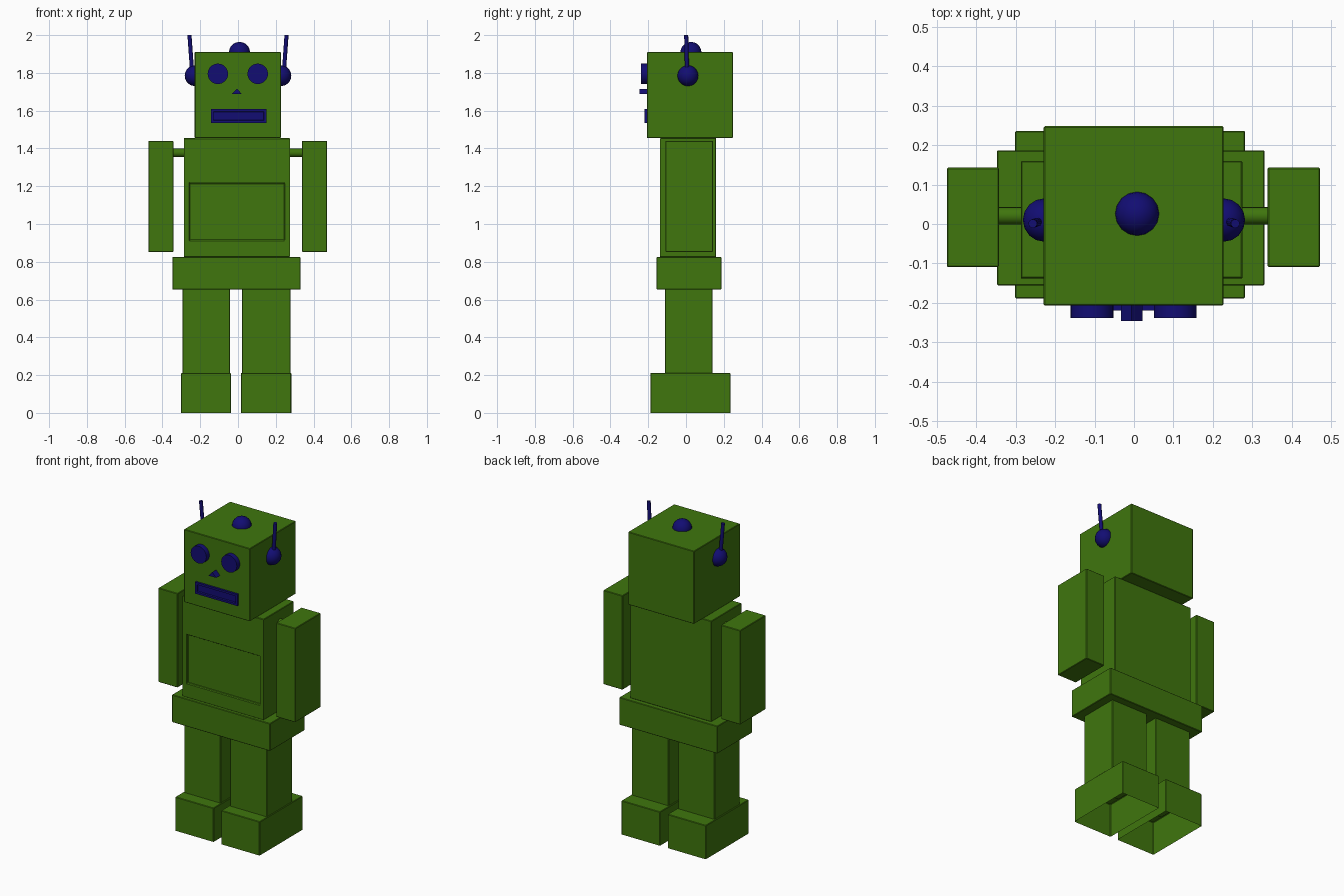
import bpy, bmesh, math
from mathutils import Vector

if "Cube" in bpy.data.objects:
    bpy.data.objects.remove(bpy.data.objects["Cube"])


def material(name, color):
    m = bpy.data.materials.new(name)
    m.diffuse_color = color
    m.use_nodes = True
    m.node_tree.nodes["Principled BSDF"].inputs["Base Color"].default_value = m.diffuse_color
    return m


GREEN = material("green_paint", (0.05, 0.18, 0.004, 1))
BLUE = material("blue_paint", (0.006, 0.004, 0.17, 1))


def finish(name, bm, mat, bevel=0.0):
    bmesh.ops.recalc_face_normals(bm, faces=bm.faces)
    me = bpy.data.meshes.new(name)
    bm.to_mesh(me)
    bm.free()
    me.materials.append(mat)
    ob = bpy.data.objects.new(name, me)
    bpy.context.collection.objects.link(ob)
    if bevel:
        mod = ob.modifiers.new("edge_bevel", 'BEVEL')
        mod.width = bevel
        mod.segments = 1
    return ob


def box(name, x, y, z, mat=GREEN, bevel=0.003, panel=None, depth=0.01, open_bottom=False):
    """Box from (min, max) ranges; panel = (x range, z range) recessed in the front."""
    bm = bmesh.new()
    bmesh.ops.create_cube(bm, size=1)
    for v in bm.verts:
        v.co = Vector([r[int(c > 0)] for r, c in zip((x, y, z), v.co)])
    bm.normal_update()
    if panel:
        front = min(bm.faces, key=lambda f: f.calc_center_median().y)
        mid = front.calc_center_median()
        bmesh.ops.inset_individual(bm, faces=[front], thickness=0.005)
        for v in front.verts:
            v.co.x = panel[0][int(v.co.x > mid.x)]
            v.co.z = panel[1][int(v.co.z > mid.z)]
        bmesh.ops.inset_individual(bm, faces=[front], thickness=0.003)
        for v in front.verts:
            v.co.y += depth
    if open_bottom:
        low = min(bm.faces, key=lambda f: f.calc_center_median().z)
        bmesh.ops.delete(bm, geom=[low], context='FACES_ONLY')
    return finish(name, bm, mat, bevel)


def smooth(ob, angle=35):
    bpy.ops.object.select_all(action='DESELECT')
    ob.select_set(True)
    bpy.context.view_layer.objects.active = ob
    bpy.ops.object.shade_smooth_by_angle(angle=math.radians(angle))


def rod(name, a, b, r, mat, sides=16):
    """Cylinder running from point a to point b."""
    a, b = Vector(a), Vector(b)
    bm = bmesh.new()
    bmesh.ops.create_cone(bm, cap_ends=True, segments=sides, radius1=r, radius2=r,
                          depth=(b - a).length)
    rot = (b - a).to_track_quat('Z', 'Y')
    for v in bm.verts:
        v.co = rot @ v.co + (a + b) / 2
    ob = finish(name, bm, mat)
    smooth(ob)
    return ob


def ball(name, c, r, mat):
    bm = bmesh.new()
    bmesh.ops.create_uvsphere(bm, u_segments=16, v_segments=10, radius=r)
    bmesh.ops.translate(bm, verts=bm.verts, vec=c)
    ob = finish(name, bm, mat)
    smooth(ob)
    return ob


# Head, torso with recessed chest panel, hips
box("head", (-0.229, 0.227), (-0.207, 0.248), (1.455, 1.91))
box("torso", (-0.287, 0.275), (-0.138, 0.16), (0.825, 1.455),
    panel=((-0.258, 0.248), (0.912, 1.218)))
box("hips", (-0.348, 0.331), (-0.156, 0.187), (0.653, 0.825))

# Legs, hollow feet, arms and shoulder rods
for side, leg, foot, arm, shoulder in (
        ("left", (-0.295, -0.043), (-0.302, -0.037), (-0.475, -0.342), (-0.35, -0.28)),
        ("right", (0.022, 0.277), (0.015, 0.282), (0.339, 0.472), (0.27, 0.345))):
    box(side + "_leg", leg, (-0.111, 0.14), (0.205, 0.66))
    box(side + "_foot", foot, (-0.189, 0.236), (0, 0.211), open_bottom=True)
    box(side + "_arm", arm, (-0.109, 0.143), (0.852, 1.44))
    rod(side + "_shoulder_rod", (shoulder[0], 0.021, 1.377), (shoulder[1], 0.021, 1.377),
        0.022, GREEN)

# Eyes, ears and antennae
for side, s in (("left", -1), ("right", 1)):
    ex = s * 0.1055 - 0.001
    rod(side + "_eye", (ex, -0.2, 1.795), (ex, -0.238, 1.795), 0.054, BLUE, 32)
    ball(side + "_ear", (s * 0.227, 0.01, 1.785), 0.055, BLUE)
    rod(side + "_antenna", (s * 0.241, 0.006, 1.78), (s * 0.257, 0.001, 2.0), 0.011, BLUE, 12)

# Top lamp
ball("top_lamp", (0.008, 0.026, 1.908), 0.056, BLUE)

# Triangular nose
bm = bmesh.new()
tri = bm.faces.new([bm.verts.new((x, -0.2, z)) for x, z in
                    ((-0.033, 1.688), (0.021, 1.688), (-0.006, 1.716))])
ext = bmesh.ops.extrude_face_region(bm, geom=[tri])["geom"]
for v in ext:
    if isinstance(v, bmesh.types.BMVert):
        v.co.y = -0.246
finish("nose", bm, BLUE)

# Mouth with recessed slot
box("mouth", (-0.144, 0.15), (-0.22, -0.2), (1.536, 1.608), BLUE, 0,
    panel=((-0.131, 0.137), (1.549, 1.595)), depth=0.01)
